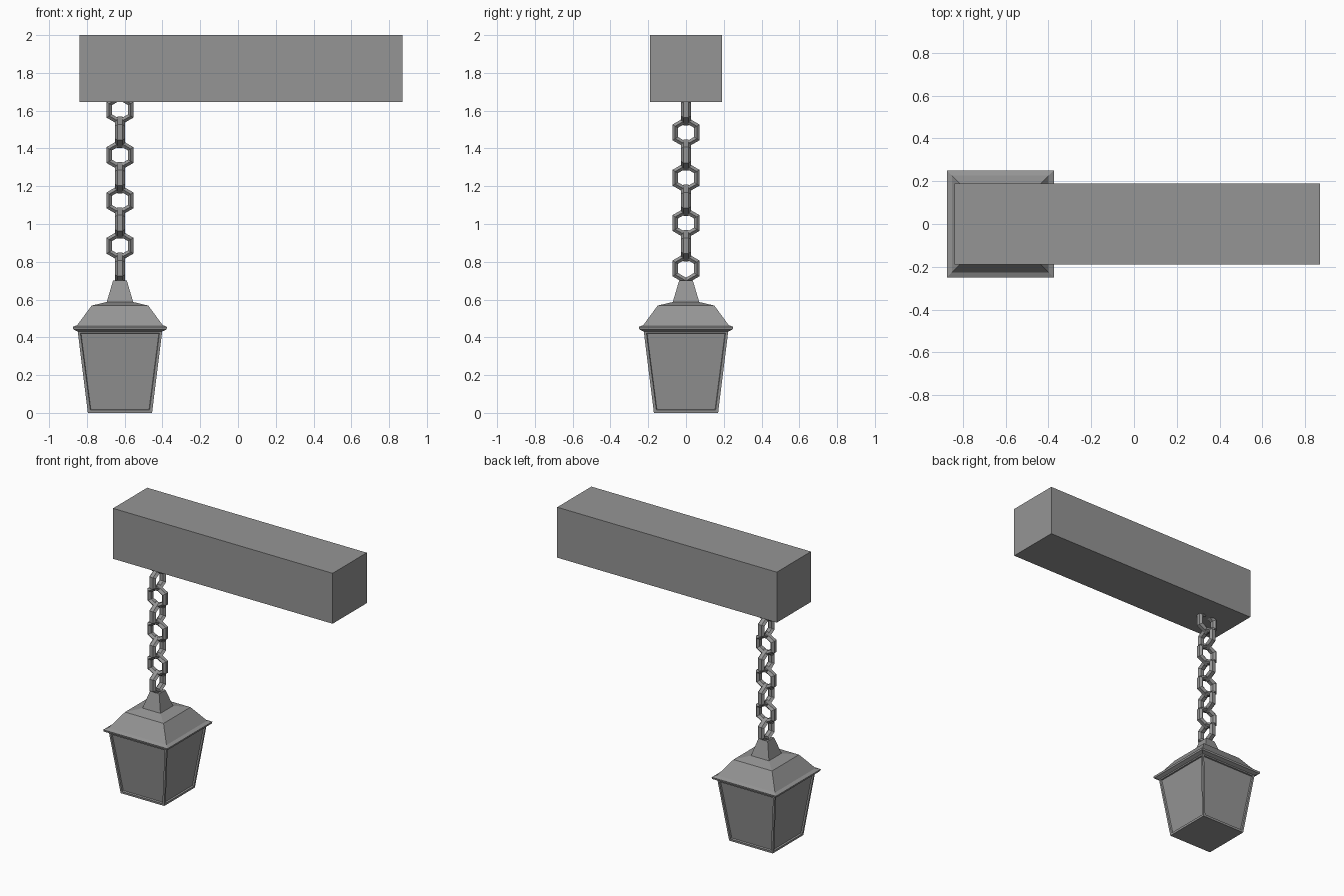
import bpy, bmesh
from math import cos, sin, pi
from mathutils import Vector

cube = bpy.data.objects.get("Cube")
if cube:
    bpy.data.objects.remove(cube, do_unlink=True)

AXIS_X = -0.625          # vertical line of chain and lantern

grey = bpy.data.materials.new("iron grey")
grey.use_nodes = True
COLOUR = (0.3, 0.3, 0.3, 1)
grey.diffuse_color = COLOUR
grey.node_tree.nodes["Principled BSDF"].inputs["Base Color"].default_value = COLOUR


def finish(name, bm, location):
    bmesh.ops.recalc_face_normals(bm, faces=bm.faces)
    mesh = bpy.data.meshes.new(name)
    bm.to_mesh(mesh)
    bm.free()
    mesh.materials.append(grey)
    obj = bpy.data.objects.new(name, mesh)
    obj.location = location
    bpy.context.collection.objects.link(obj)
    return obj


def bridge(bm, a, b):
    n = len(a)
    return [bm.faces.new((a[i], a[(i + 1) % n], b[(i + 1) % n], b[i])) for i in range(n)]


def square_loft(bm, profile):
    """Stack square rings given as (half width, height); returns the side faces."""
    rings = [[bm.verts.new((sx * w, sy * w, z))
              for sx, sy in ((-1, -1), (1, -1), (1, 1), (-1, 1))] for w, z in profile]
    sides = [f for a, b in zip(rings, rings[1:]) for f in bridge(bm, a, b)]
    bm.faces.new(rings[0][::-1])
    bm.faces.new(rings[-1])
    return sides


# Beam
bm = bmesh.new()
bmesh.ops.create_cube(bm, size=1)
bmesh.ops.scale(bm, verts=bm.verts, vec=(1.71, 0.38, 0.355))
finish("beam", bm, (0.015, 0, 1.8225))


# Chain: pointed hexagonal links, alternating by a quarter turn
def chain_link(name, z, turned):
    bm = bmesh.new()
    radius, thick, depth = 0.066, 0.017, 0.026
    rings = []
    for i in range(6):
        a = pi / 2 + i * pi / 3
        ring = []
        for j in range(6):
            b = pi / 6 + j * pi / 3
            r = radius + thick * cos(b) / cos(pi / 6)
            p = Vector((r * cos(a), depth * sin(b), r * sin(a)))
            ring.append(bm.verts.new((-p.y, p.x, p.z) if turned else p))
        rings.append(ring)
    for i in range(6):
        bridge(bm, rings[i], rings[(i + 1) % 6])
    finish(name, bm, (AXIS_X, 0, z))


for k in range(8):
    chain_link(f"chain_link_{k + 1}", 0.765 + 0.12 * k, k % 2 == 0)

# Lantern body: tapered box with recessed panes
bm = bmesh.new()
panes = square_loft(bm, [(0.17, 0), (0.224, 0.435)])
bmesh.ops.recalc_face_normals(bm, faces=bm.faces)
bmesh.ops.inset_individual(bm, faces=panes, thickness=0.02)
bmesh.ops.inset_individual(bm, faces=panes, thickness=0.004, depth=-0.01)
finish("lantern_body", bm, (AXIS_X, 0, 0))

# Lantern roof with stepped rim and hanging peak
bm = bmesh.new()
square_loft(bm, [(0.222, 0.43), (0.247, 0.442), (0.25, 0.455), (0.226, 0.465),
                 (0.15, 0.568), (0.07, 0.587), (0.036, 0.702)])
finish("lantern_roof", bm, (AXIS_X, 0, 0))
